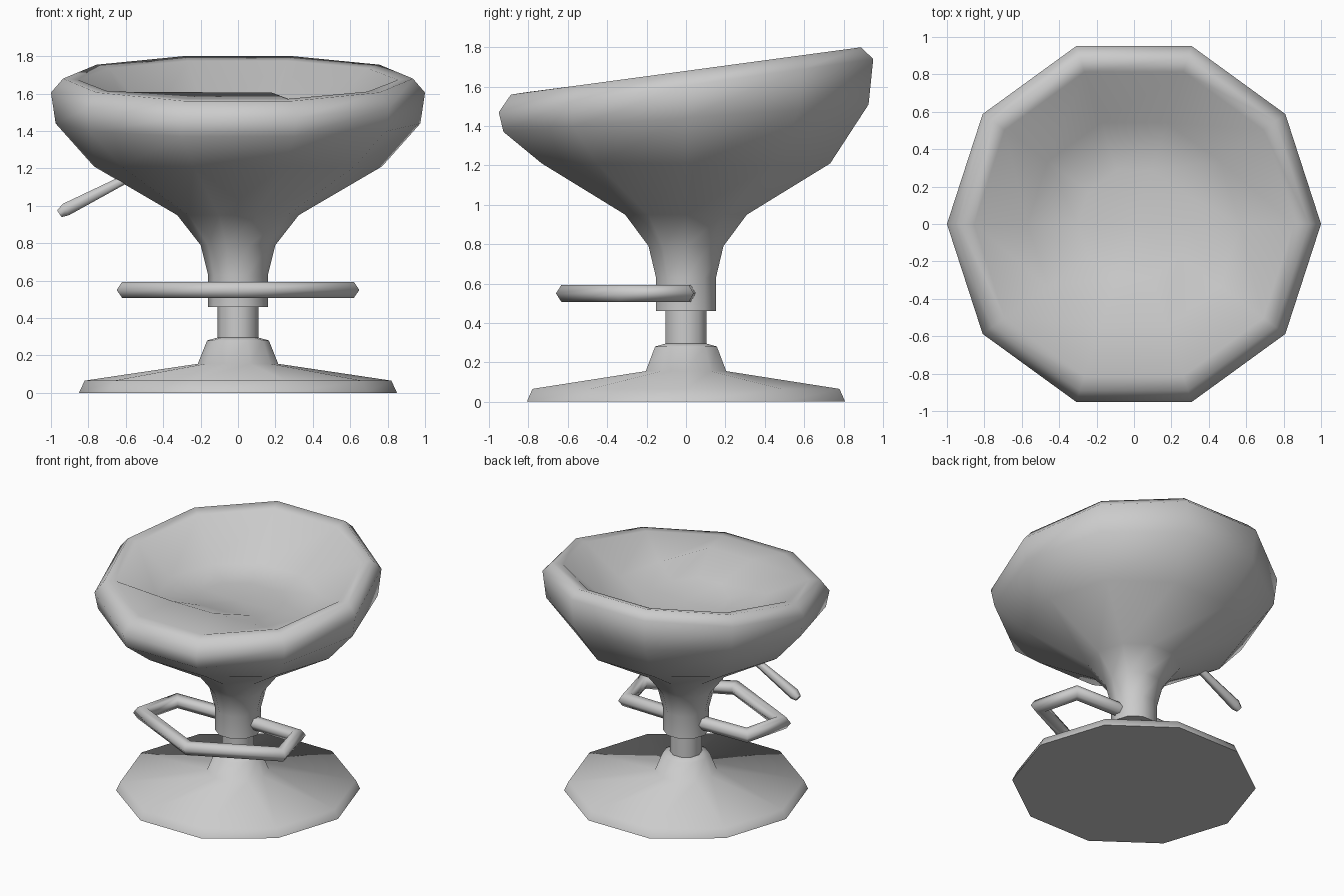
import bpy, bmesh
from math import sin, cos, pi, radians
from mathutils import Vector

if "Cube" in bpy.data.objects:
    bpy.data.objects.remove(bpy.data.objects["Cube"])

SIDES = 10


def finish(name, bm, angle=70):
    bmesh.ops.recalc_face_normals(bm, faces=bm.faces)
    mesh = bpy.data.meshes.new(name)
    bm.to_mesh(mesh)
    bm.free()
    ob = bpy.data.objects.new(name, mesh)
    bpy.context.collection.objects.link(ob)
    bpy.ops.object.select_all(action='DESELECT')
    ob.select_set(True)
    bpy.context.view_layer.objects.active = ob
    bpy.ops.object.shade_smooth_by_angle(angle=radians(angle))
    return ob


def skin(bm, rings):
    for a, b in zip(rings, rings[1:]):
        n = len(a)
        for i in range(n):
            j = (i + 1) % n
            bm.faces.new((a[i], a[j], b[j], b[i]))


def lathe(name, profile, peak=None):
    """Profile rows: radius, height, tilt along y, extra lift at the front."""
    bm = bmesh.new()
    rings = []
    for r, z, tilt, lift in profile:
        ring = []
        for k in range(SIDES):
            t = 2 * pi * k / SIDES
            x, y = r * cos(t), r * sin(t)
            ring.append(bm.verts.new((x, y, z + tilt * y + lift * max(0, -sin(t)) ** 4)))
        rings.append(ring)
    skin(bm, rings)
    bm.faces.new(rings[0])
    if peak is None:
        bm.faces.new(rings[-1])
    else:
        c = bm.verts.new((0, 0, peak))
        last = rings[-1]
        for i in range(SIDES):
            bm.faces.new((last[i], last[(i + 1) % SIDES], c))
    return finish(name, bm)


def tube(name, points, radii, sides=6):
    """Sweep a polygon along a path, with mitred corners."""
    bm = bmesh.new()
    pts = [Vector(p) for p in points]
    side_ref = Vector((0, 0, 1))
    rings = []
    for i, p in enumerate(pts):
        d0 = (pts[i] - pts[i - 1]).normalized() if i else None
        d1 = (pts[i + 1] - pts[i]).normalized() if i < len(pts) - 1 else None
        d0, d1 = d0 or d1, d1 or d0
        d = (d0 + d1).normalized()
        miter = 1 / max(0.6, d.dot(d1))
        u = d.cross(side_ref).normalized()
        v = u.cross(d)
        ring = []
        for k in range(sides):
            t = 2 * pi * k / sides
            ring.append(bm.verts.new(p + radii[i] * (u * cos(t) * miter + v * sin(t))))
        rings.append(ring)
    skin(bm, rings)
    bm.faces.new(rings[0])
    bm.faces.new(rings[-1])
    return finish(name, bm)


# Base plate, hub and post
lathe("base", [
    (0.85, 0, 0, 0), (0.82, 0.065, 0, 0), (0.215, 0.155, 0, 0),
    (0.165, 0.28, 0, 0), (0.11, 0.295, 0, 0), (0.11, 0.52, 0, 0)])

# Bucket seat: collar, flared shell, tilted rim, hollow with raised front edge
lathe("seat", [
    (0.16, 0.46, 0, 0), (0.16, 0.63, 0, 0), (0.2, 0.79, 0, 0),
    (0.325, 0.95, 0, 0), (0.77, 1.21, 0, 0), (0.975, 1.44, 0.075, 0),
    (1.0, 1.605, 0.142, 0), (0.935, 1.68, 0.135, 0), (0.855, 1.673, 0.125, 0),
    (0.57, 1.48, 0, 0.155), (0.3, 1.46, -0.04, 0.03)], peak=1.45)

# Foot rail looping in front of the collar
half = [(0.1, 0), (0.51, -0.01), (0.59, -0.32), (0, -0.605)]
path = half + [(-x, y) for x, y in half[-2::-1]]
tube("foot_rail", [(x, y, 0.55) for x, y in path], [0.05] * len(path))

# Height lever under the left side of the seat
tube("height_lever", [(-0.5, 0, 1.195), (-0.92, 0, 0.98), (-0.955, 0, 0.957)],
     [0.023, 0.04, 0.025])
